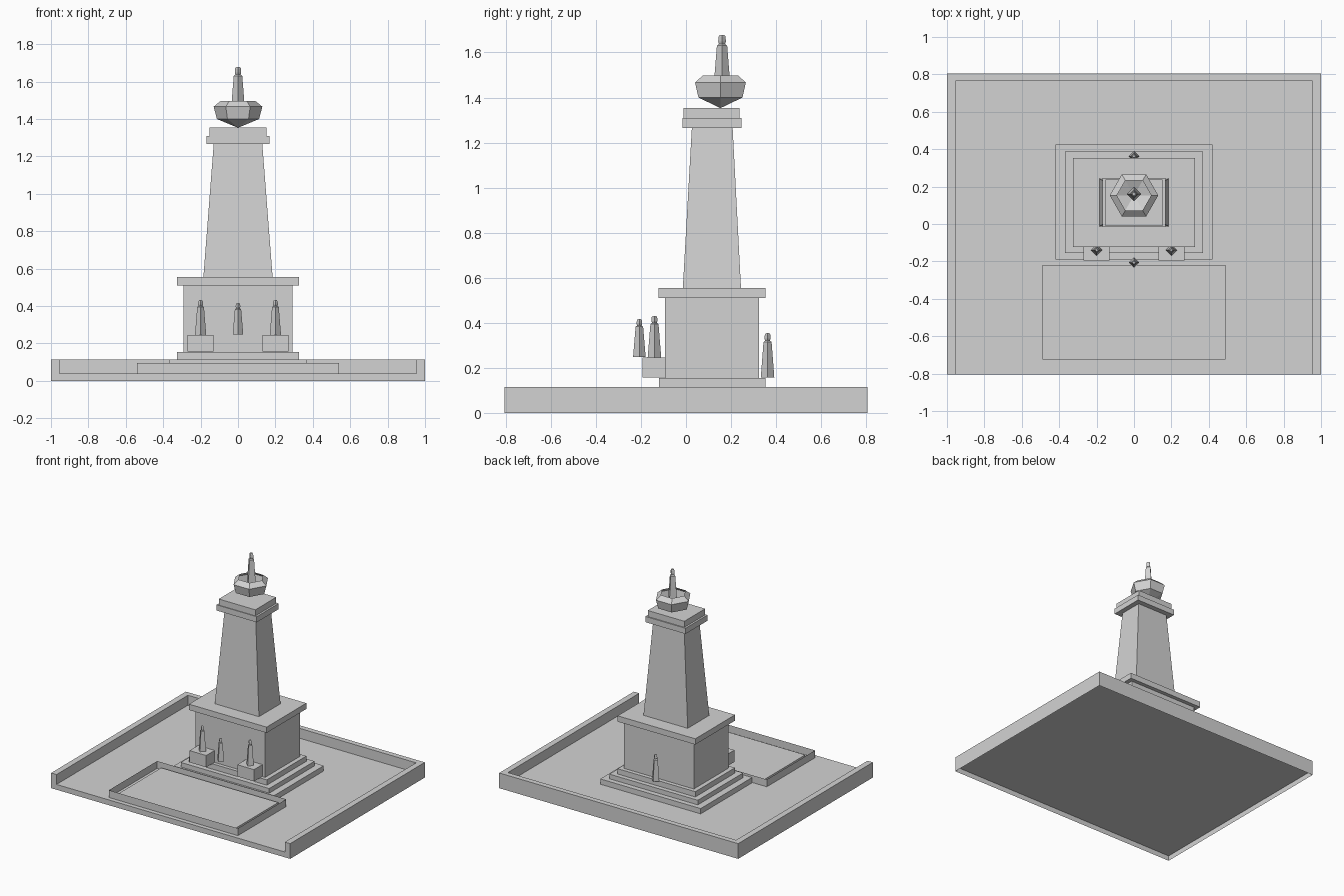
import bpy, bmesh, math

cube = bpy.data.objects.get("Cube")
if cube:
    bpy.data.objects.remove(cube, do_unlink=True)

stone = bpy.data.materials.new("grey_stone")
stone.use_nodes = True
GREY = (0.65, 0.65, 0.65, 1)
stone.diffuse_color = GREY
stone.node_tree.nodes["Principled BSDF"].inputs["Base Color"].default_value = GREY


def finish(name, bm):
    mesh = bpy.data.meshes.new(name)
    bm.to_mesh(mesh)
    bm.free()
    mesh.materials.append(stone)
    obj = bpy.data.objects.new(name, mesh)
    bpy.context.collection.objects.link(obj)
    return obj


def block(name, x, y, z, top_x=None, top_y=None, no_top=False, no_bottom=False):
    """Box from (min, max) ranges; the top may have its own ranges or be open."""
    bm = bmesh.new()
    bmesh.ops.create_cube(bm, size=1)
    bm.normal_update()
    opened = [f for f in bm.faces
              if (no_top and f.normal.z > 0.9) or (no_bottom and f.normal.z < -0.9)]
    bmesh.ops.delete(bm, geom=opened, context="FACES_ONLY")
    for v in bm.verts:
        i, j, k = (int(c > 0) for c in v.co)
        rx = top_x if k and top_x else x
        ry = top_y if k and top_y else y
        v.co = (rx[i], ry[j], z[k])
    return finish(name, bm)


def lathe(name, profile, sides, x, y, close_top=True):
    """Flat-sided turned shape from (radius, height) pairs, first vertex on +x."""
    bm = bmesh.new()
    rings = []
    for r, z in profile:
        if r == 0:
            rings.append([bm.verts.new((x, y, z))] * sides)
        else:
            angles = [2 * math.pi * i / sides for i in range(sides)]
            rings.append([bm.verts.new((x + r * math.cos(a), y + r * math.sin(a), z))
                          for a in angles])
    for low, high in zip(rings, rings[1:]):
        for i in range(sides):
            n = (i + 1) % sides
            corners = list(dict.fromkeys([low[i], low[n], high[n], high[i]]))
            bm.faces.new(corners)
    if profile[0][0]:
        bm.faces.new(rings[0][::-1])
    if close_top:
        bm.faces.new(rings[-1])
    return finish(name, bm)


def statue(name, x, y, z, height, width=0.03):
    # Robe, shoulders, neck and head, as fractions of width and height
    shape = [(1, 0), (0.6, 0.8), (0.36, 0.83), (0.45, 0.88), (0.4, 0.97), (0.25, 1)]
    return lathe(name, [(r * width, z + h * height) for r, h in shape], 4, x, y)


def sym(half):
    return (-half, half)


# Terrace floor, hollow underneath, with low walls on three sides
block("terrace_floor", sym(1), sym(0.805), (0, 0.04), no_bottom=True)
block("back_wall", sym(1), (0.765, 0.805), (0.04, 0.115))
for side, x in (("left", (0.955, 1)), ("right", (-1, -0.955))):
    block(side + "_wall", x, (-0.805, 0.765), (0.04, 0.115))

# Basin in front: a thin upright rim around a low raised bed
block("basin_rim", sym(0.54), (-0.772, -0.195), (0.04, 0.095), no_top=True, no_bottom=True)
block("basin_bed", sym(0.49), (-0.725, -0.218), (0.04, 0.066))

# Steps, plinth and its cap
block("lower_step", sym(0.42), (-0.19, 0.425), (0.04, 0.08))
block("middle_step", sym(0.37), (-0.155, 0.387), (0.08, 0.115))
block("upper_step", sym(0.325), (-0.12, 0.353), (0.115, 0.155))
block("plinth", sym(0.292), (-0.093, 0.323), (0.155, 0.511))
block("plinth_cap", sym(0.325), (-0.122, 0.353), (0.511, 0.555))

# Tapered shaft and two-layer capital
block("shaft", sym(0.185), (-0.014, 0.244), (0.555, 1.265), sym(0.13), (0.026, 0.207))
block("capital_lower", sym(0.168), (-0.016, 0.246), (1.265, 1.308))
block("capital_upper", sym(0.153), (-0.011, 0.238), (1.308, 1.354))

# Hexagonal open bowl carrying a statue
lathe("bowl", [(0, 1.353), (0.113, 1.4), (0.13, 1.466), (0.092, 1.497)],
      6, 0, 0.153, close_top=False)
statue("top_statue", 0, 0.16, 1.44, 0.238, 0.038)

# Statues around the plinth
for side, x in (("left", 0.2), ("right", -0.2)):
    block(side + "_pedestal", (x - 0.07, x + 0.07), (-0.194, -0.093), (0.157, 0.246))
    statue(side + "_statue", x, -0.14, 0.246, 0.185)
statue("front_statue", 0, -0.207, 0.248, 0.168, 0.028)
statue("back_statue", 0, 0.362, 0.157, 0.197)
